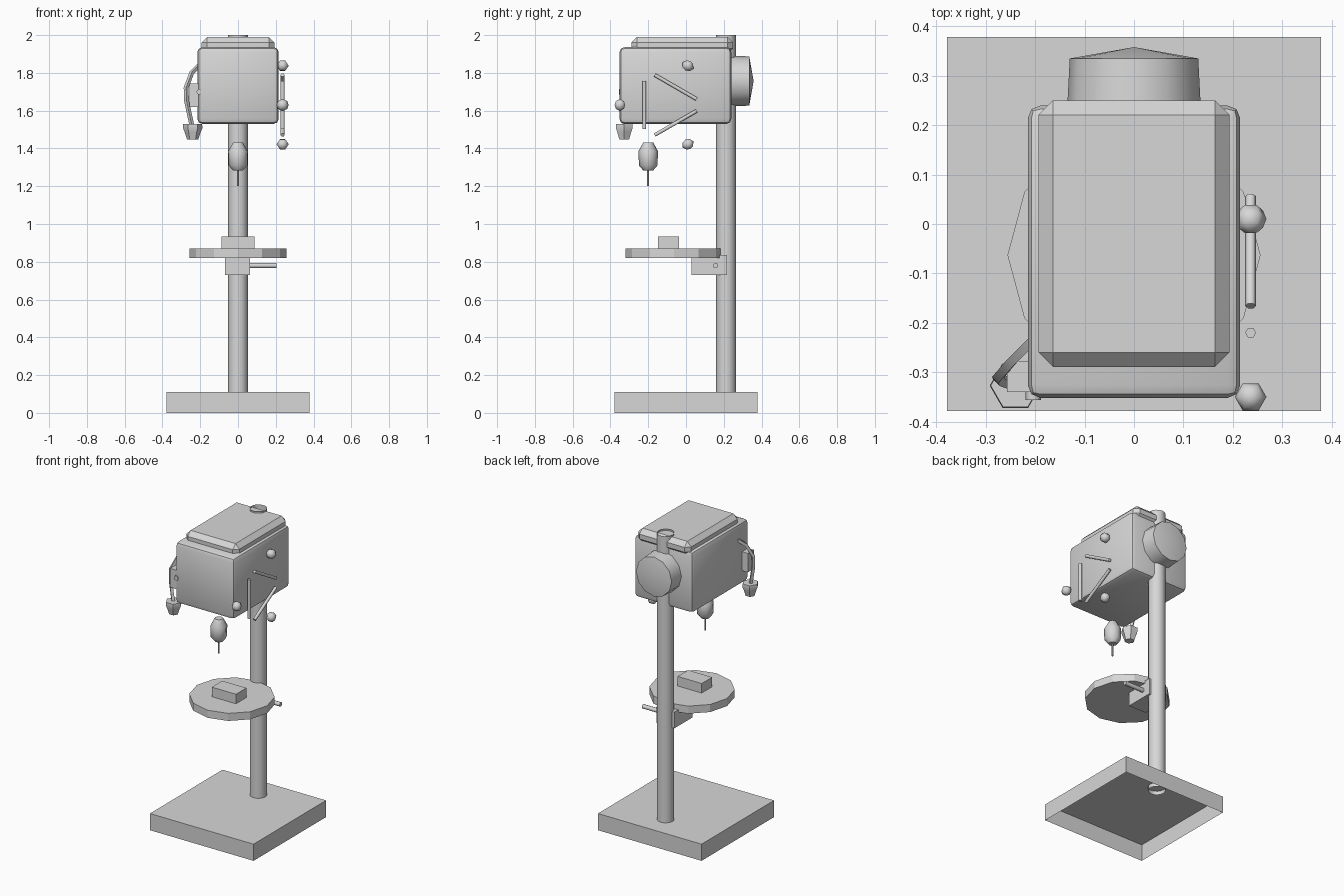
import bpy, bmesh, math
from mathutils import Vector, Matrix

if "Cube" in bpy.data.objects:
    bpy.data.objects.remove(bpy.data.objects["Cube"])

grey = bpy.data.materials.new("machine_grey")
grey.diffuse_color = (0.68, 0.68, 0.68, 1)
grey.use_nodes = True
grey.node_tree.nodes["Principled BSDF"].inputs["Base Color"].default_value = grey.diffuse_color


def finish(bm, name, smooth=None):
    """Turn a bmesh into a named object, optionally smooth below an angle."""
    bmesh.ops.recalc_face_normals(bm, faces=bm.faces)
    me = bpy.data.meshes.new(name)
    bm.to_mesh(me)
    bm.free()
    me.materials.append(grey)
    ob = bpy.data.objects.new(name, me)
    bpy.context.collection.objects.link(ob)
    if smooth:
        bpy.ops.object.select_all(action='DESELECT')
        ob.select_set(True)
        bpy.context.view_layer.objects.active = ob
        bpy.ops.object.shade_smooth_by_angle(angle=math.radians(smooth))
    return ob


def box_bm(lo, hi):
    lo, hi = Vector(lo), Vector(hi)
    bm = bmesh.new()
    bmesh.ops.create_cube(bm, size=1, matrix=Matrix.Translation((lo + hi) / 2) @ Matrix.Diagonal((*(hi - lo), 1)))
    return bm


def box(name, lo, hi, bevel=0, segments=1, smooth=None):
    bm = box_bm(lo, hi)
    if bevel:
        bmesh.ops.bevel(bm, geom=bm.edges[:], offset=bevel, segments=segments,
                        profile=0.5, affect='EDGES')
    return finish(bm, name, smooth)


def lathe(name, profile, sides, origin=(0, 0, 0), rot=None, caps=True, smooth=40):
    """Revolve (radius, height) points around z, then rotate and move."""
    bm = bmesh.new()
    rings = []
    for r, z in profile:
        if r == 0:
            rings.append([bm.verts.new((0, 0, z))] * sides)
        else:
            rings.append([bm.verts.new((r * math.cos(math.tau * i / sides),
                                        r * math.sin(math.tau * i / sides), z)) for i in range(sides)])
    for a, b in zip(rings, rings[1:]):
        for i in range(sides):
            j = (i + 1) % sides
            bm.faces.new(list(dict.fromkeys((a[i], a[j], b[j], b[i]))))
    if caps:
        for ring in (rings[0], rings[-1]):
            if ring[0] is not ring[1]:
                bm.faces.new(ring)
    m = Matrix.Translation(origin) @ (rot or Matrix())
    bmesh.ops.transform(bm, matrix=m, verts=bm.verts)
    return finish(bm, name, smooth)


def rod(name, a, b, r, sides=6):
    a, b = Vector(a), Vector(b)
    rot = (b - a).to_track_quat('Z', 'Y').to_matrix().to_4x4()
    return lathe(name, [(r, 0), (r, (b - a).length)], sides, a, rot, smooth=65 if sides > 4 else None)


# hollow base, open underneath, top split into three strips
bm = box_bm((-0.378, -0.378, 0), (0.378, 0.378, 0.11))
bmesh.ops.delete(bm, geom=[f for f in bm.faces if f.calc_center_median().z < 0.01], context='FACES_ONLY')
for x in (-0.127, 0.127):
    bmesh.ops.bisect_plane(bm, geom=bm.verts[:] + bm.edges[:] + bm.faces[:],
                           plane_co=(x, 0, 0), plane_no=(1, 0, 0))
finish(bm, "base")

# open tubular column
lathe("column", [(0.052, 0.085), (0.052, 2.0)], 16, (0, 0.212, 0), caps=False)

# round table, work block, support bracket and clamp lever
lathe("table", [(0.256, 0.82), (0.256, 0.87)], 12, (0, -0.063, 0), smooth=20)
box("work_block", (-0.088, -0.147, 0.868), (0.088, -0.038, 0.933))
box("table_bracket", (-0.068, 0.028, 0.73), (0.063, 0.218, 0.837))
rod("clamp_lever", (0.05, 0.157, 0.78), (0.203, 0.157, 0.78), 0.014, 8)

# head housing and chamfered lid
box("head_housing", (-0.215, -0.352, 1.53), (0.215, 0.24, 1.936), 0.026, 2, 40)
box("head_lid", (-0.193, -0.289, 1.90), (0.193, 0.25, 1.99), 0.029)

# rear motor with a shallow cone end
lathe("motor", [(0.136, 0), (0.13, 0.115), (0, 0.138)], 12, (0, 0.22, 1.757),
      Matrix.Rotation(-math.pi / 2, 4, 'X'), smooth=35)

# chuck and drill bit
lathe("chuck", [(0.026, 1.283), (0.049, 1.31), (0.052, 1.385), (0.026, 1.432)], 8, (0, -0.2, 0), smooth=50)
lathe("drill_bit", [(0.006, 1.20), (0.006, 1.29)], 6, (0, -0.2, 0))

# feed handle: three spokes and three knobs around one centre
hub = Vector((0.236, -0.11, 1.63))
for i in range(3):
    turn = Matrix.Rotation(i * math.tau / 3, 4, 'X')
    knob = hub + turn @ Vector((0, -0.24, 0))
    lathe("feed_knob", [(0, -0.033), (0.025, -0.02), (0.032, 0), (0.025, 0.02), (0, 0.033)], 6,
          knob, turn, smooth=70)
    a = hub + turn @ Vector((0, -0.11, -0.128))
    b = hub + turn @ Vector((0, -0.11, 0.128))
    rod("feed_spoke", a, b, 0.011)

# switch box and button on the left
box("switch_box", (-0.257, -0.34, 1.62), (-0.2, -0.277, 1.745))
rod("switch_button", (-0.204, -0.335, 1.70), (-0.204, -0.356, 1.70), 0.016)

# bent lamp arm: square section swept along a path
path = [Vector(p) for p in ((-0.2, -0.23, 1.845), (-0.245, -0.275, 1.80), (-0.275, -0.31, 1.72),
                            (-0.272, -0.315, 1.65), (-0.245, -0.325, 1.525))]
bm = bmesh.new()
rings = []
for i, p in enumerate(path):
    t = (path[min(i + 1, 4)] - path[max(i - 1, 0)]).normalized()
    u = t.cross(Vector((0.7, -0.7, 0))).normalized() * 0.009
    v = t.cross(u).normalized() * 0.009
    rings.append([bm.verts.new(p + d) for d in (u + v, u - v, -u - v, -u + v)])
for a, b in zip(rings, rings[1:]):
    for i in range(4):
        bm.faces.new((a[i], a[(i + 1) % 4], b[(i + 1) % 4], b[i]))
bm.faces.new(rings[0])
bm.faces.new(rings[-1])
finish(bm, "lamp_arm", 40)

# lamp head
lathe("lamp_head", [(0.03, 1.448), (0.042, 1.485), (0.052, 1.51), (0.05, 1.53)], 6,
      (-0.24, -0.327, 0), smooth=30)
